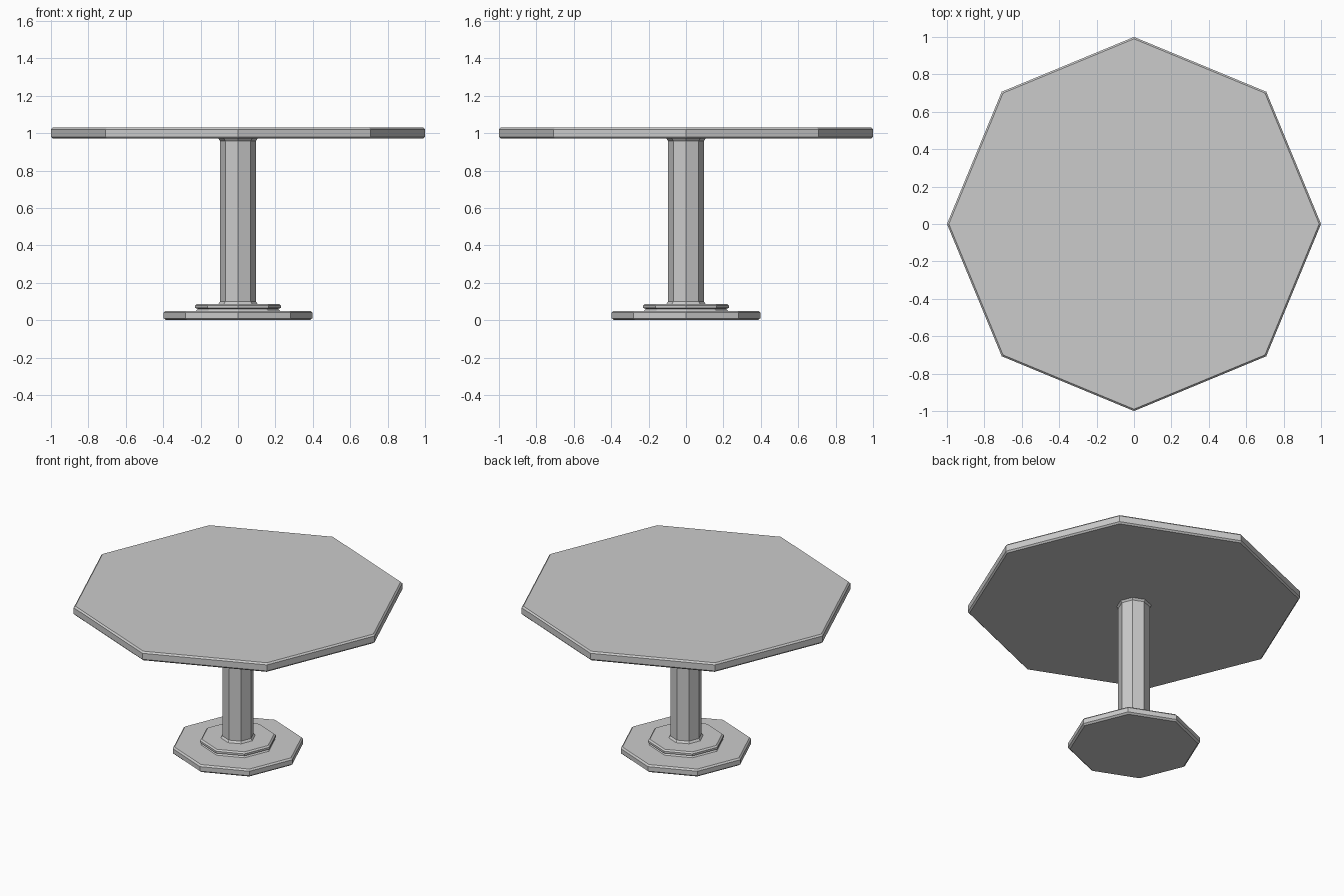
import bpy, bmesh
from math import cos, sin, pi

if "Cube" in bpy.data.objects:
    bpy.data.objects.remove(bpy.data.objects["Cube"])

SIDES = 8


def octagon_part(name, profile, cap_bottom=False, cap_top=False):
    """Stack octagonal rings (radius, z) with corners on the axes."""
    bm = bmesh.new()
    rings = [[bm.verts.new((r * cos(2 * pi * i / SIDES), r * sin(2 * pi * i / SIDES), z))
              for i in range(SIDES)] for r, z in profile]
    for low, high in zip(rings, rings[1:]):
        for i in range(SIDES):
            j = (i + 1) % SIDES
            bm.faces.new((low[i], low[j], high[j], high[i]))
    if cap_bottom:
        bm.faces.new(rings[0][::-1])
    if cap_top:
        bm.faces.new(rings[-1])
    mesh = bpy.data.meshes.new(name)
    bm.to_mesh(mesh)
    bm.free()
    obj = bpy.data.objects.new(name, mesh)
    bpy.context.collection.objects.link(obj)
    return obj


# Floor plate with chamfered rims, open where the step sits
octagon_part("base_plate", [(0.385, 0), (0.397, 0.01), (0.397, 0.04),
                            (0.387, 0.05), (0.225, 0.05)], cap_bottom=True)

# Raised step with a small cove at its foot
octagon_part("base_step", [(0.225, 0.05), (0.215, 0.06), (0.23, 0.065), (0.23, 0.078),
                           (0.22, 0.087), (0.105, 0.087)])

# Column flaring slightly at both ends
octagon_part("column", [(0.105, 0.087), (0.095, 0.1), (0.095, 0.958), (0.105, 0.97)])

# Table top with chamfered rims
octagon_part("table_top", [(0.105, 0.97), (0.99, 0.97), (1.0, 0.98),
                           (1.0, 1.02), (0.99, 1.03)], cap_top=True)
